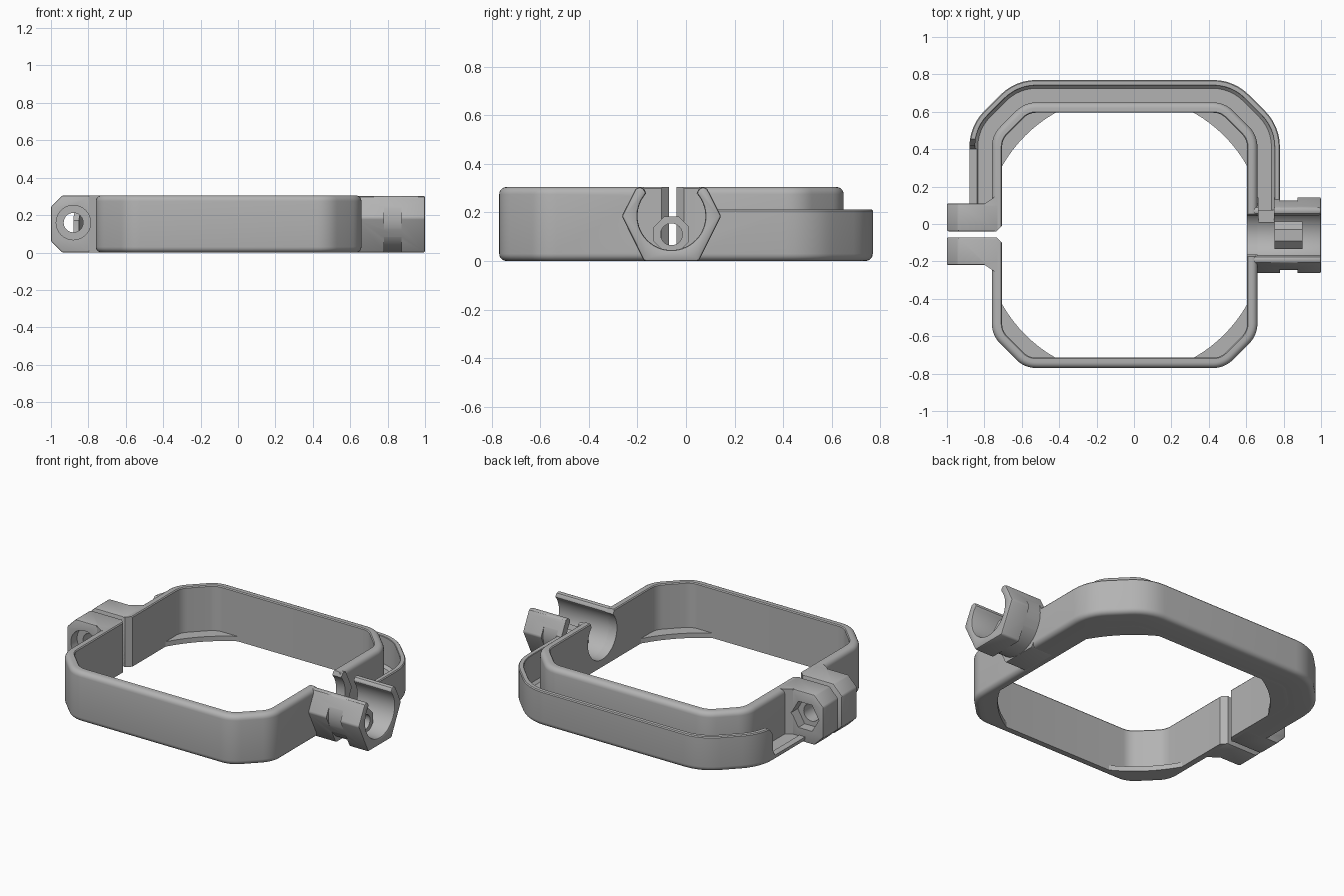
import bpy, bmesh
from math import sin, cos, pi, radians
from mathutils import Vector

cube = bpy.data.objects.get("Cube")
if cube:
    bpy.data.objects.remove(cube, do_unlink=True)

grey = bpy.data.materials.new("plain grey")
grey.use_nodes = True
grey.diffuse_color = (0.45, 0.45, 0.45, 1)
grey.node_tree.nodes["Principled BSDF"].inputs["Base Color"].default_value = grey.diffuse_color

CX, CY = -0.05, -0.06      # centre of the ring
HEIGHT = 0.305
SLOT_Y = -0.055            # middle of the clamp slot
BOLT = (-0.88, 0.16)       # clamp bolt, x and z
CRADLE = (-0.06, 0.185)    # cradle axis, y and z


def to_object(name, bm):
    bmesh.ops.recalc_face_normals(bm, faces=bm.faces)
    mesh = bpy.data.meshes.new(name)
    bm.to_mesh(mesh)
    bm.free()
    obj = bpy.data.objects.new(name, mesh)
    bpy.context.collection.objects.link(obj)
    mesh.materials.append(grey)
    return obj


def prism(name, outline, axis, start, end):
    """Extrude a 2D outline along an axis."""
    place = {"x": lambda u, v, t: (t, u, v),
             "y": lambda u, v, t: (u, t, v),
             "z": lambda u, v, t: (u, v, t)}[axis]
    bm = bmesh.new()
    a, b = ([bm.verts.new(place(u, v, t)) for u, v in outline] for t in (start, end))
    bm.faces.new(a)
    bm.faces.new(b[::-1])
    for i in range(len(a)):
        bm.faces.new((a[i - 1], a[i], b[i], b[i - 1]))
    return to_object(name, bm)


def polygon(centre, radius, sides, turn=0.0):
    return [(centre[0] + radius * cos(turn + 2 * pi * i / sides),
             centre[1] + radius * sin(turn + 2 * pi * i / sides)) for i in range(sides)]


def box(u0, u1, v0, v1):
    return [(u0, v0), (u1, v0), (u1, v1), (u0, v1)]


def octagon(offset, steps=6):
    """Rounded octagon around the ring centre, grown by offset."""
    points = []
    for k in range(8):
        arc = Vector((0.56, 0.473) if k % 2 == 0 else (0.473, 0.56))
        quarter = (k // 2) * pi / 2
        arc = Vector((arc.x * cos(quarter) - arc.y * sin(quarter),
                      arc.x * sin(quarter) + arc.y * cos(quarter)))
        for i in range(steps + 1):
            a = (k + i / steps) * pi / 4
            points.append((CX + arc.x + (0.15 + offset) * cos(a),
                           CY + arc.y + (0.15 + offset) * sin(a)))
    return points


def sweep(name, section):
    """Carry a closed (offset, z) section around the octagon."""
    bm = bmesh.new()
    loops = [[bm.verts.new((x, y, z)) for x, y in octagon(d)] for d, z in section]
    for j in range(len(loops)):
        a, b = loops[j - 1], loops[j]
        for i in range(len(a)):
            bm.faces.new((a[i - 1], a[i], b[i], b[i - 1]))
    return to_object(name, bm)


def apply(obj, mod):
    bpy.context.view_layer.objects.active = obj
    bpy.ops.object.modifier_apply(modifier=mod.name)


def boolean(obj, other, operation="DIFFERENCE", keep=False):
    mod = obj.modifiers.new("cut", "BOOLEAN")
    mod.operation, mod.object, mod.solver = operation, other, "EXACT"
    apply(obj, mod)
    if not keep:
        bpy.data.objects.remove(other, do_unlink=True)


def bevel(obj, width):
    mod = obj.modifiers.new("soften", "BEVEL")
    mod.width, mod.segments, mod.limit_method = width, 2, "ANGLE"
    mod.angle_limit = radians(40)
    apply(obj, mod)


def rounded(cx, cz, r, a0, a1, n=5):
    return [(cx + r * cos(radians(a0 + (a1 - a0) * i / n)),
             cz + r * sin(radians(a0 + (a1 - a0) * i / n))) for i in range(n + 1)]


# Main ring with rounded outer rims
r = 0.03
ring = sweep("main_ring", rounded(-r, r, r, -90, 0) + rounded(-r, HEIGHT - r, r, 0, 90)
             + [(-0.05, HEIGHT), (-0.055, HEIGHT - 0.006), (-0.055, 0)])

# Corner ledges left around the round opening
ledge = prism("corner_ledge", octagon(-0.045), "z", 0, 0.03)
boolean(ledge, prism("opening", polygon((CX, CY), 0.752, 96), "z", -0.1, 0.1))

# Wire channel around the back
channel = sweep("wire_channel", [(-0.03, 0)] + rounded(0.09, r, r, -90, 0)
                + [(0.12, 0.207), (0.115, 0.213), (0.093, 0.213), (0.09, 0.21),
                   (0.09, 0.045), (0.075, 0.03), (-0.03, 0.03)])
boolean(channel, prism("trim", box(-2, 2, -2, 0.05), "z", -1, 1))
low_side = [(-0.2, 0.035), (0.4, 0.035), (0.42, 0.07), (0.42, 0.17),
            (0.46, 0.22), (0.46, 0.4), (-0.2, 0.4)]
boolean(channel, prism("low_side", low_side, "x", -1.1, -0.765))

# Cable cradle: hexagonal outside, round inside, open at the top
half = [(0.113, 0), (0.205, 0.185), (0.155, 0.283), (0.147, 0.298), (0.132, 0.305),
        (0.117, 0.3), (0.108, 0.287)]
cy = CRADLE[0]
bore = rounded(*CRADLE, 0.14, 42, -222, 40)
mouth = [(cy - 0.125, 0.33), (cy + 0.125, 0.33)]
cradle = prism("cable_cradle", [(cy + u, v) for u, v in half] + bore
               + [(cy - u, v) for u, v in reversed(half)], "x", 0.63, 1.0)
bevel(cradle, 0.01)
bore_cutter = prism("bore", bore + mouth, "x", 0.5, 1.2)
boolean(ring, bore_cutter, keep=True)
boolean(channel, bore_cutter)

# Strap groove around the cradle and wire exit behind the ring wall
groove = prism("groove", box(-0.5, 0.5, -0.2, 0.6), "x", 0.78, 0.875)
boolean(groove, prism("groove_core", polygon(CRADLE, 0.185, 64), "x", 0.7, 0.95))
boolean(cradle, groove)
boolean(cradle, prism("wire_exit", box(0.665, 0.748, 0.01, 0.2), "z", 0.045, 0.5))

# Eyelet lying in the cradle floor
eye = (cy, 0.11)
eyelet = prism("cradle_eyelet", polygon(eye, 0.079, 8, pi / 8), "x", 0.75, 0.9)
boolean(eyelet, prism("eyelet_hole", polygon(eye, 0.045, 32), "x", 0.6, 1.1))

# Clamp ears on either side of the slot, each with a gusset
ear_outline = [(-1, 0.06), (-1, 0.245), (-0.94, HEIGHT), (-0.72, HEIGHT),
               (-0.72, 0), (-0.94, 0)]
ears = []
for name, side in (("clamp_ear_back", 1), ("clamp_ear_front", -1)):
    ear = prism(name, ear_outline, "y", SLOT_Y + side * 0.016, SLOT_Y + side * 0.165)
    bevel(ear, 0.008)
    plan = [(-0.8, 0.15), (-0.8, 0.163), (-0.745, 0.2), (-0.72, 0.2), (-0.72, 0.15)]
    gusset = prism("gusset", [(x, SLOT_Y + side * y) for x, y in plan], "z", 0, HEIGHT)
    boolean(ear, gusset, "UNION")
    boolean(ear, prism("bolt_hole", polygon(BOLT, 0.052, 32), "y", -0.5, 0.5))
    recess = polygon(BOLT, 0.092, 6 if side > 0 else 48)
    boolean(ear, prism("recess", recess, "y", SLOT_Y + side * 0.105, SLOT_Y + side * 0.3))
    ears.append(ear)

# Slot through the ring, flared on the inside
s = SLOT_Y
slot = prism("slot", [(-1.1, s - 0.016), (-0.735, s - 0.016), (-0.69, s - 0.061),
                      (-0.69, s + 0.061), (-0.735, s + 0.016), (-1.1, s + 0.016)],
             "z", -0.1, 0.5)
for part in ears:
    boolean(part, slot, keep=True)
boolean(ring, slot)

# Smooth curved faces, keep hard edges
for obj in [ring, ledge, channel, cradle, eyelet] + ears:
    bpy.ops.object.select_all(action="DESELECT")
    obj.select_set(True)
    bpy.context.view_layer.objects.active = obj
    bpy.ops.object.shade_smooth_by_angle(angle=radians(32))
